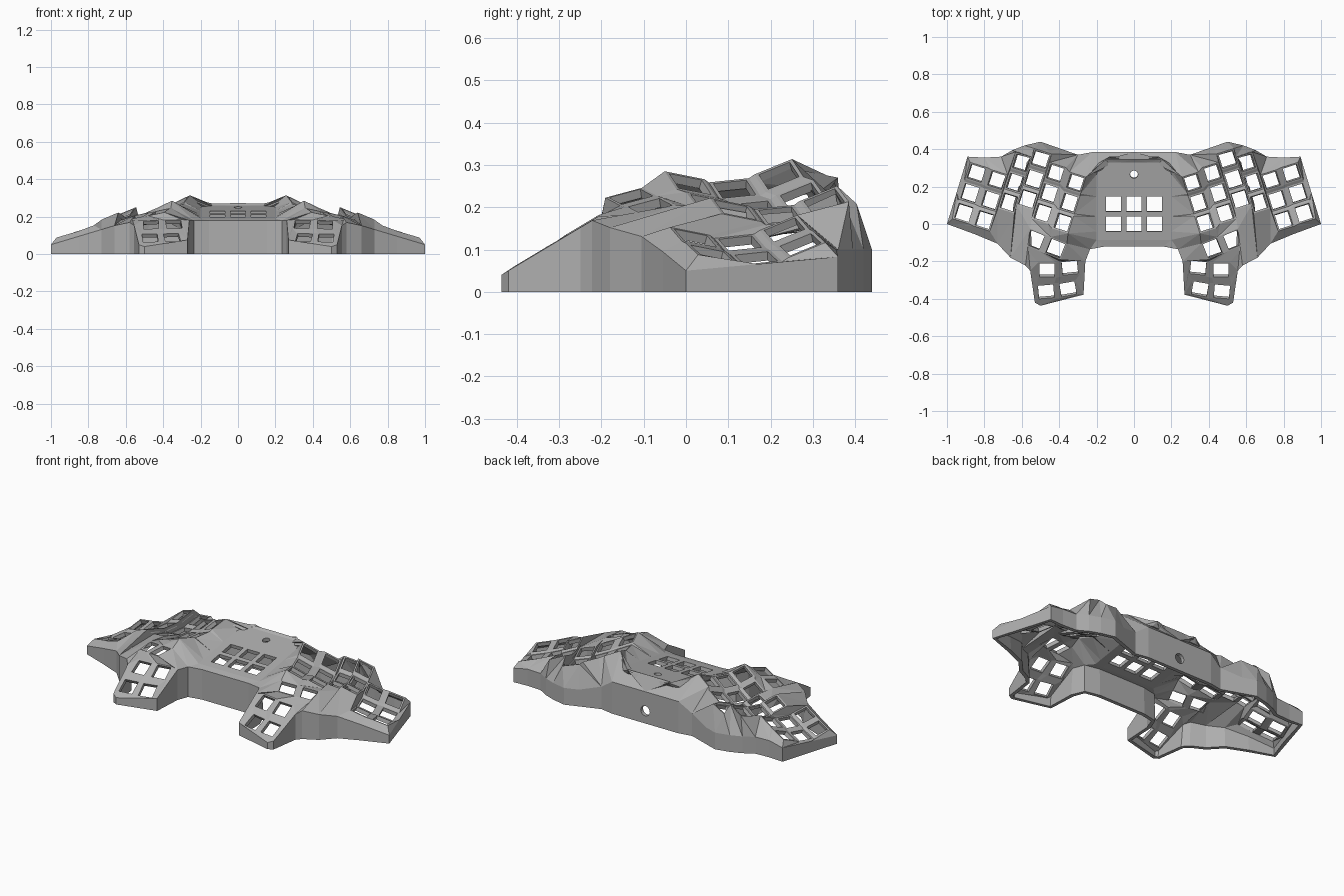
import bpy, bmesh, math
from mathutils import Vector as V

if "Cube" in bpy.data.objects:
    bpy.data.objects.remove(bpy.data.objects["Cube"])

bm = bmesh.new()
CORNERS = {"ob": (1, 1), "ib": (-1, 1), "if": (-1, -1), "of": (1, -1)}  # outer/inner + back/front


def face(*pts):
    # one face from points, skipping repeated ones
    out = []
    for p in pts:
        if all((p - q).length > 1e-5 for q in out):
            out.append(p)
    if len(out) > 2:
        bm.faces.new([bm.verts.new(p) for p in out])


def lengths(pts):
    t = [0]
    for p, q in zip(pts, pts[1:]):
        t.append(t[-1] + (q - p).length)
    return [x / t[-1] for x in t]


def strip(a, b):
    # triangle strip between two polylines, matched by relative length
    ta, tb = lengths(a), lengths(b)
    i = j = 0
    while i < len(a) - 1 or j < len(b) - 1:
        if j == len(b) - 1 or (i < len(a) - 1 and ta[i + 1] <= tb[j + 1]):
            face(a[i], a[i + 1], b[j])
            i += 1
        else:
            face(a[i], b[j + 1], b[j])
            j += 1


def key(centre, yaw, tent, pitch, half):
    # square key mount with a hole; returns its corners by name
    yaw = math.radians(yaw)
    o = V((math.cos(yaw), math.sin(yaw), -tent)).normalized()
    v = V((-math.sin(yaw), math.cos(yaw), pitch)).normalized()
    rim = [V(centre) + (o * s + v * t) * half for s, t in CORNERS.values()]
    cut = [V(centre) + (o * s + v * t) * .041 for s, t in CORNERS.values()]
    for k in range(4):
        face(rim[k], rim[k - 1], cut[k - 1], cut[k])
    return dict(zip(CORNERS, rim))


def side(col, s):
    # outer (o) or inner (i) edge of a key column, back to front
    return [k[s + e] for k in col for e in "bf"]


def ends(cols, row, e):
    # back or front corners of one row, outermost first
    return [c[row][s + e] for c in cols for s in "oi"]


def join(cols):
    # fill gaps between rows and between neighbouring columns
    for col in cols:
        for a, b in zip(col, col[1:]):
            face(a["of"], a["if"], b["ib"], b["ob"])
    for a, b in zip(cols, cols[1:]):
        p, q = side(a, "i"), side(b, "o")
        for k in range(len(p) - 1):
            face(p[k], q[k], q[k + 1], p[k + 1])


# finger keys: six staggered columns, outermost first (x, y, z, tent), rows curve upward
YAW = 17.5
along = V((-math.sin(math.radians(YAW)), math.cos(math.radians(YAW)), 0))
up = V((0, 0, 1))
fingers = []
for x, y, z, tent in [(.877, .166, .08, .28), (.768, .128, .115, .35), (.636, .222, .182, .4),
                      (.535, .24, .17, .25), (.455, .166, .195, .42), (.348, .115, .243, .46)]:
    fingers.append([key(V((x, y, z)) + along * .11 * r + up * (.022 * r * r + .01 * r),
                        YAW, tent, .1 + .29 * r, .05) for r in (1, 0, -1)])
join(fingers)

# thumb keys: two columns of three, steeper towards the front
thumbs = []
for col in ([(.53, -.085, .203, 22), (.465, -.247, .156, 0), (.47, -.362, .086, -5)],
            [(.42, -.13, .225, 22), (.343, -.235, .158, -6), (.353, -.348, .088, -10)]):
    thumbs.append([key(k[:3], k[3], .2 if n == 0 else .03, .25 if n == 0 else .6, .048)
                   for n, k in enumerate(col)])
join(thumbs)

# bridge between the two key fields
strip(ends(fingers[3:], 2, "f"), ends(thumbs, 0, "b"))


# centre panel (half): tilted plate with a block of openings, corner cut off at the back
def panel(x, y):
    if x > .19 and y > .32:
        x, y = .185, .31
    return V((x, y, .19 + .17 * (y + .085)))


def half_ring(r, fn, mid):
    # half circle on the mirror plane, from low to high
    return [fn(r * math.sin(math.pi * k / 8), mid - r * math.cos(math.pi * k / 8)) for k in range(9)]


xs = [0, .041, .069, .151, .2]
ys = [-.085, -.04, .04, .066, .148, .265, .33]
for i in range(4):
    for j in range(6):
        opening = i in (0, 2) and j in (1, 3)
        if not opening and not (j >= 4 and i < 2):
            face(panel(xs[i], ys[j]), panel(xs[i + 1], ys[j]),
                 panel(xs[i + 1], ys[j + 1]), panel(xs[i], ys[j + 1]))
# round opening near the back of the panel
strip(half_ring(.021, panel, ys[5]),
      [panel(x, ys[4]) for x in xs[:3]] + [panel(xs[2], ys[5])] + [panel(x, ys[6]) for x in xs[2::-1]])

# steep flank from panel up to the inner key column, and the back rim
strip([panel(xs[4], y) for y in ys], side(fingers[5], "i")[::-1])
rim = [V((0, .345, .272)), V((.15, .345, .27)), fingers[5][0]["ib"]]
strip([panel(x, ys[6]) for x in (xs[0], xs[2], xs[3], xs[4])], rim)


# shoulder line of the outer walls; its height follows from the place on the outline
def shoulder(x, y):
    if y > 0.01:
        z = min(.19, max(.1, .19 - .8 * (x - .23)))
    else:
        z = max(.04, min(.18, .04 + .6 * (y + .437)))
    return V((x, y, min(z, .05 + .3 * (1 - x)) if x > .6 else z))


def wall(x, z):
    return V((x, .385, z))


# walls, running from back centre to front centre: top edge, then outline points that follow
tops = ends(fingers, 0, "b")[::-1]
fronts = ends(fingers, 2, "f")
sections = [
    (rim, [(.22, .385)]),
    (tops[:5], [(.3, .37), (.42, .412)]),
    (tops[4:6], [(.5, .44), (.585, .42)]),
    (tops[5:8], [(.65, .395), (.71, .36)]),
    (tops[7:], [(.8, .355), (.89, .36)]),
    (side(fingers[0], "o"), [(.948, .17), (1, 0)]),
    (fronts[:4], [(.85, -.055), (.73, -.105)]),
    (fronts[3:7] + [thumbs[0][0]["ob"]], [(.66, -.18), (.58, -.222)]),
    (side(thumbs[0], "o"), [(.555, -.25), (.53, -.42)]),
    (ends(thumbs, 2, "f"), [(.5, -.437), (.27, -.378)]),
    (side(thumbs[1], "i")[::-1], [(.26, -.2), (.235, -.135)]),
    ([thumbs[1][0]["ib"], fronts[-1], panel(xs[4], ys[0])], [(.155, -.12)]),
    ([panel(x, ys[0]) for x in xs[::-1]], [(0, -.12)]),
]
last = shoulder(0, .385)
for top, outline in sections:
    low = [last] + [shoulder(*p) for p in outline]
    last = low[-1]
    strip(top, low)
    if top is rim:
        # centre back wall with a round cable port
        strip(half_ring(.03, wall, .075), [wall(0, 0), wall(.22, 0), wall(.22, .19), wall(0, .19)])
        continue
    for a, b in zip(low, low[1:]):
        face(a, b, V((b.x, b.y, 0)), V((a.x, a.y, 0)))

bmesh.ops.remove_doubles(bm, verts=bm.verts, dist=1e-4)
bmesh.ops.recalc_face_normals(bm, faces=bm.faces)
if sum(f.normal.z * f.calc_area() for f in bm.faces) < 0:
    bmesh.ops.reverse_faces(bm, faces=bm.faces)

# case object: mirrored, then thickened inward into an open-bottomed shell
mesh = bpy.data.meshes.new("keyboard_case")
bm.to_mesh(mesh)
bm.free()
case = bpy.data.objects.new("keyboard_case", mesh)
bpy.context.collection.objects.link(case)
mirror = case.modifiers.new("mirror", 'MIRROR')
mirror.use_clip = True
mirror.merge_threshold = 0.0005
shell = case.modifiers.new("shell", 'SOLIDIFY')
shell.thickness = 0.022
shell.offset = -1

grey = bpy.data.materials.new("plain grey")
grey.diffuse_color = (0.42, 0.42, 0.42, 1)
grey.use_nodes = True
grey.node_tree.nodes["Principled BSDF"].inputs["Base Color"].default_value = grey.diffuse_color
mesh.materials.append(grey)
